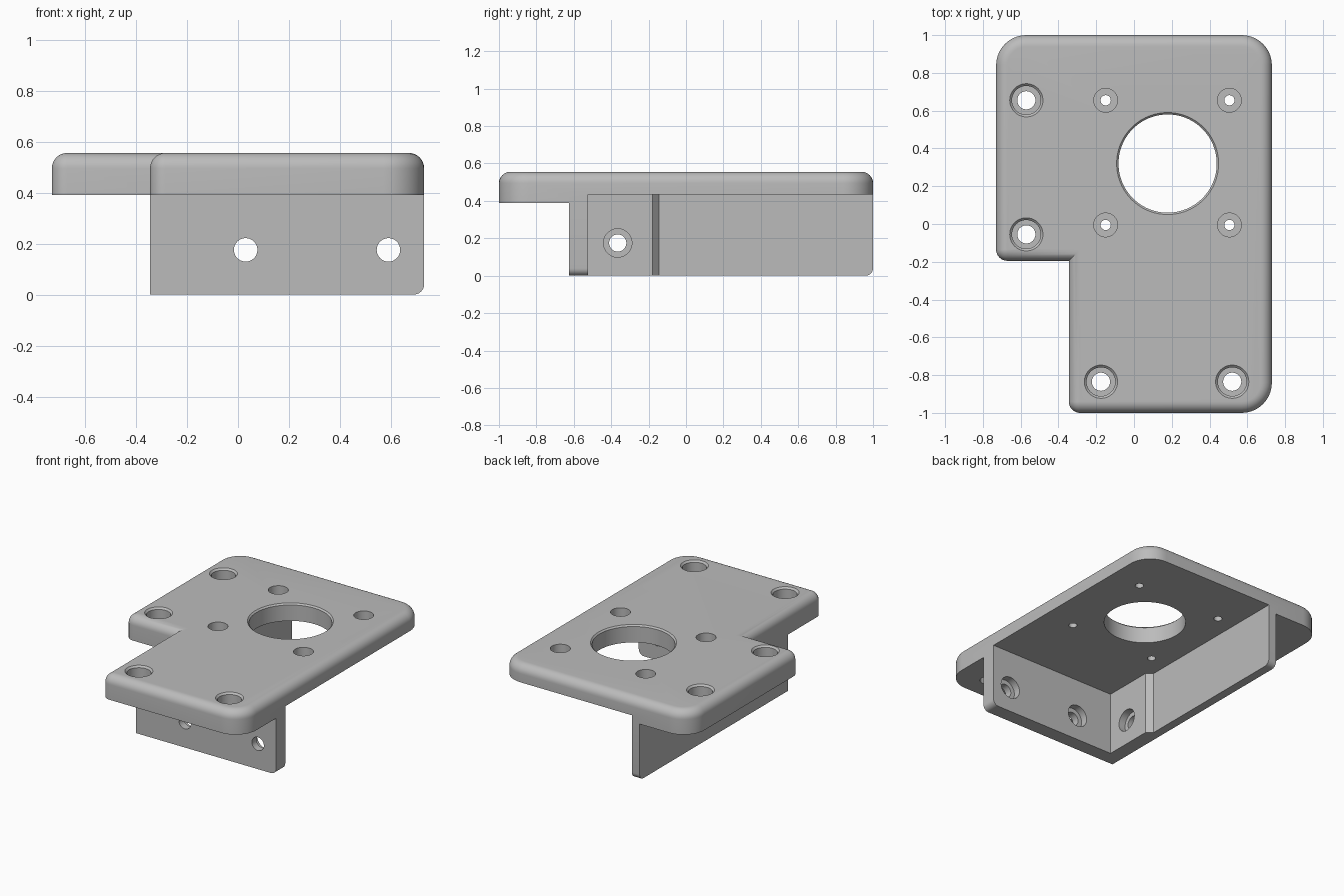
import bpy, bmesh, math

if "Cube" in bpy.data.objects:
    bpy.data.objects.remove(bpy.data.objects["Cube"])

grey = bpy.data.materials.new("plain grey")
grey.diffuse_color = (0.5, 0.5, 0.5, 1)
grey.use_nodes = True
grey.node_tree.nodes["Principled BSDF"].inputs["Base Color"].default_value = grey.diffuse_color


def finish(name, bm):
    bmesh.ops.remove_doubles(bm, verts=bm.verts, dist=1e-5)
    bmesh.ops.recalc_face_normals(bm, faces=bm.faces)
    me = bpy.data.meshes.new(name)
    bm.to_mesh(me)
    bm.free()
    ob = bpy.data.objects.new(name, me)
    bpy.context.collection.objects.link(ob)
    return ob


def loft(name, rings):
    """Skin a stack of equal-length point rings and cap both ends."""
    bm = bmesh.new()
    rows = [[bm.verts.new(p) for p in ring] for ring in rings]
    n = len(rows[0])
    for a, b in zip(rows, rows[1:]):
        for i in range(n):
            bm.faces.new((a[i], a[(i + 1) % n], b[(i + 1) % n], b[i]))
    bm.faces.new(rows[0][::-1])
    bm.faces.new(rows[-1])
    return finish(name, bm)


def outline(corners, inset, z, steps=10):
    """Axis-aligned outline, counter-clockwise, with rounded corners.
    Each corner: x, y, inward sign x, inward sign y, radius."""
    pts = []
    for x, y, sx, sy, r in corners:
        if r == 0:
            pts.append((x + sx * inset, y + sy * inset, z))
            continue
        start = {(1, 1): 180, (-1, 1): 270, (-1, -1): 0, (1, -1): 90}[sx, sy]
        for k in range(steps + 1):
            a = math.radians(start + 90 * k / steps)
            pts.append((x + sx * r + (r - inset) * math.cos(a),
                        y + sy * r + (r - inset) * math.sin(a), z))
    return pts


def turned(axis, centre, profile, n=48):
    """Round cutter; profile is (radius, position along the axis)."""
    rings = []
    for r, t in profile:
        ring = []
        for k in range(n):
            a = 2 * math.pi * k / n
            u, v = centre[0] + r * math.cos(a), centre[1] + r * math.sin(a)
            ring.append({"z": (u, v, t), "y": (u, t, v), "x": (t, u, v)}[axis])
        rings.append(ring)
    return loft("cutter", rings)


def boolean(target, tool, op):
    tool.hide_render = True
    mod = target.modifiers.new("bool", "BOOLEAN")
    mod.object, mod.operation, mod.solver = tool, op, "EXACT"
    bpy.ops.object.select_all(action="DESELECT")
    bpy.context.view_layer.objects.active = target
    target.select_set(True)
    bpy.ops.object.modifier_apply(modifier=mod.name)
    bpy.data.objects.remove(tool)


# Top plate: stepped outline with a rolled upper edge
TOP, LOW, R = 0.555, 0.39, 0.06
corners = [(-0.345, -1, 1, 1, R), (0.73, -1, -1, 1, 0.16), (0.73, 1, -1, -1, 0.16),
           (-0.73, 1, 1, -1, 0.16), (-0.73, -0.195, 1, 1, R), (-0.345, -0.195, 1, 1, 0)]
rings = [outline(corners, 0, LOW)]
for k in range(9):
    a = math.pi / 2 * k / 8
    rings.append(outline(corners, R * (1 - math.cos(a)), TOP - R + R * math.sin(a)))
bracket = loft("mounting_bracket", rings)

# Skirt block under the plate, two lower edges rounded
bm = bmesh.new()
bmesh.ops.create_cube(bm, size=1)
for v in bm.verts:
    v.co = (-0.345 if v.co.x < 0 else 0.73, -0.625 if v.co.y < 0 else 1,
            0 if v.co.z < 0 else 0.42)
low = [e for e in bm.edges if all(v.co.z < 0.01 for v in e.verts)
       and (all(v.co.x > 0.7 for v in e.verts) or all(v.co.y > 0.9 for v in e.verts))]
bmesh.ops.bevel(bm, geom=low, offset=0.04, segments=6, profile=0.5, affect="EDGES")
boolean(bracket, finish("skirt", bm), "UNION")

# Open pocket leaving a front wall and a stepped left wall
pocket = [(-0.245, -0.525), (1, -0.525), (1, 1.2), (-0.285, 1.2),
          (-0.285, -0.145), (-0.245, -0.18)]
boolean(bracket, loft("pocket", [[(x, y, z) for x, y in pocket] for z in (-0.1, 0.435)]),
        "DIFFERENCE")

# Large centre opening with a slim chamfer
boolean(bracket, turned("z", (0.178, 0.32), [(0.26, 0.3), (0.26, 0.545), (0.275, 0.56)], 96),
        "DIFFERENCE")

# Counterbored plate screw holes
for c in [(-0.57, 0.655), (-0.57, -0.055), (-0.175, -0.835), (0.52, -0.835)]:
    boolean(bracket, turned("z", c, [(0.048, 0.3), (0.048, 0.46), (0.076, 0.46),
                                     (0.076, 0.543), (0.093, 0.56)]), "DIFFERENCE")

# Small recessed holes around the opening
for x in (-0.15, 0.505):
    for y in (-0.005, 0.655):
        boolean(bracket, turned("z", (x, y), [(0.027, 0.3), (0.027, 0.49), (0.063, 0.49),
                                              (0.063, 0.6)]), "DIFFERENCE")

# Wall screw holes, counterbored from inside
for x in (0.03, 0.59):
    boolean(bracket, turned("y", (x, 0.175), [(0.046, -0.7), (0.046, -0.575), (0.076, -0.575),
                                              (0.076, -0.45)]), "DIFFERENCE")
boolean(bracket, turned("x", (-0.365, 0.175), [(0.046, -0.45), (0.046, -0.295), (0.076, -0.295),
                                               (0.076, -0.2)]), "DIFFERENCE")

bracket.data.materials.clear()
bracket.data.materials.append(grey)
for p in bracket.data.polygons:
    p.material_index = 0
bpy.ops.object.select_all(action="DESELECT")
bracket.select_set(True)
bpy.context.view_layer.objects.active = bracket
bpy.ops.object.shade_smooth_by_angle(angle=math.radians(30))
